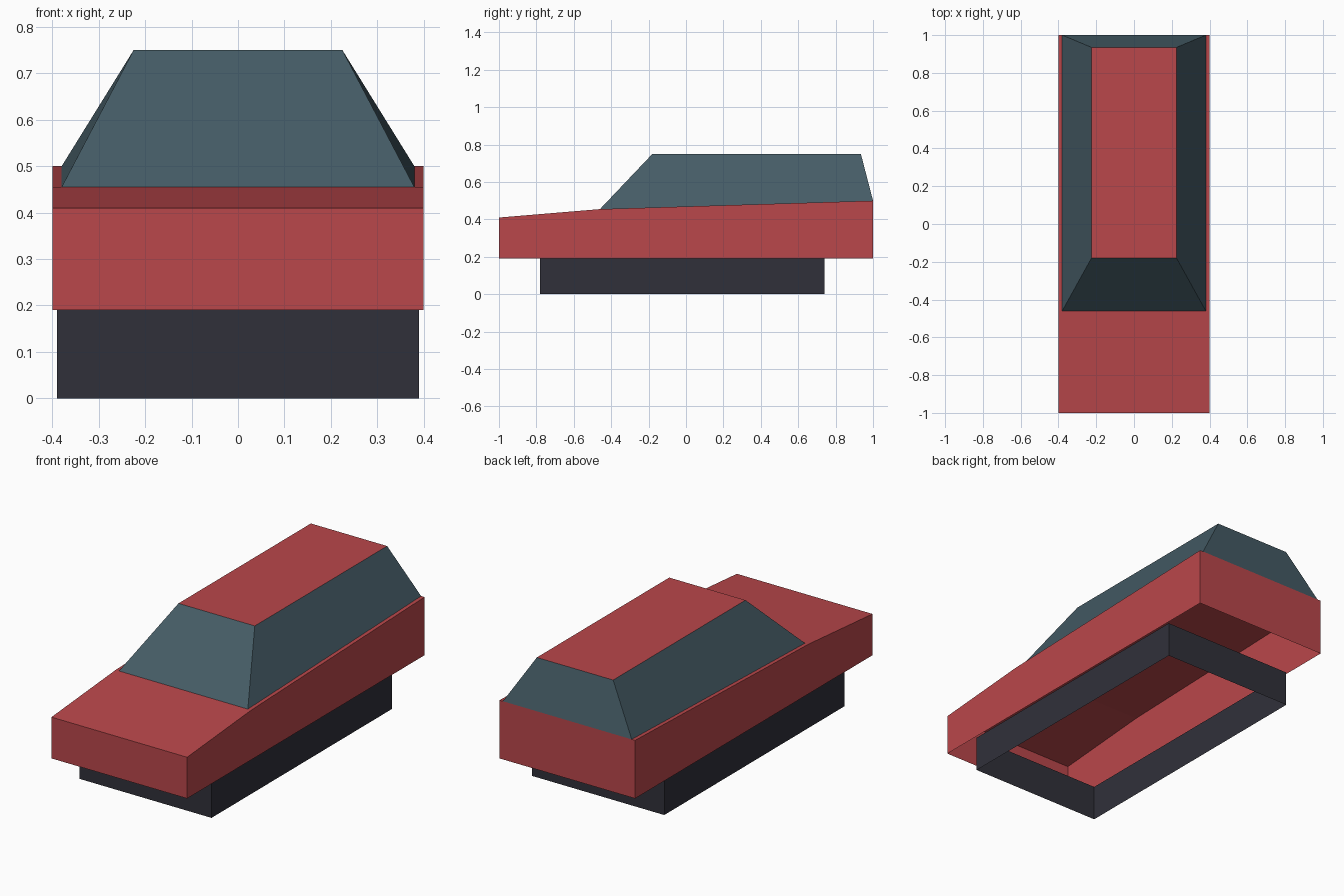
import bpy
import bmesh

cube = bpy.data.objects.get("Cube")
if cube:
    bpy.data.objects.remove(cube, do_unlink=True)


def make_material(name, rgb):
    mat = bpy.data.materials.new(name)
    mat.use_nodes = True
    color = (*rgb, 1.0)
    mat.diffuse_color = color
    mat.node_tree.nodes["Principled BSDF"].inputs["Base Color"].default_value = color
    return mat


red = make_material("red paint", (0.49, 0.063, 0.07))
glass = make_material("blue grey glass", (0.06, 0.107, 0.133))
dark = make_material("dark underbody", (0.03, 0.03, 0.042))


def make_object(name, bm, materials):
    mesh = bpy.data.meshes.new(name)
    bm.to_mesh(mesh)
    bm.free()
    for mat in materials:
        mesh.materials.append(mat)
    obj = bpy.data.objects.new(name, mesh)
    bpy.context.collection.objects.link(obj)
    return obj


def rect(bm, half_width, front, back):
    """Ring of four corners; front and back are (y, z)."""
    return [bm.verts.new((side * half_width, *end))
            for side, end in ((-1, front), (1, front), (1, back), (-1, back))]


def walls(bm, lower, upper):
    for i in range(4):
        j = (i + 1) % 4
        bm.faces.new((lower[i], lower[j], upper[j], upper[i]))


# Body: side profile extruded across the width, open underneath
profile = [(-1, 0.19), (-1, 0.41), (-0.46, 0.455), (1, 0.5), (1, 0.19)]
bm = bmesh.new()
right, left = [[bm.verts.new((x, y, z)) for y, z in profile] for x in (-0.4, 0.4)]
bm.faces.new(right[::-1])
bm.faces.new(left)
for i in range(len(profile) - 1):
    bm.faces.new((right[i], right[i + 1], left[i + 1], left[i]))
bmesh.ops.recalc_face_normals(bm, faces=bm.faces)
# The hood must face up
hood = max(bm.faces, key=lambda f: abs(f.normal.z))
if hood.normal.z < 0:
    bmesh.ops.reverse_faces(bm, faces=bm.faces)
make_object("body", bm, [red])

# Cabin: tapered glass with a painted roof
bm = bmesh.new()
base = rect(bm, 0.38, (-0.46, 0.455), (1, 0.5))
top = rect(bm, 0.225, (-0.18, 0.75), (0.935, 0.75))
walls(bm, base, top)
bm.faces.new(top)
bm.normal_update()
for face in bm.faces:
    face.material_index = 1 if face.normal.z > 0.95 else 0
make_object("cabin", bm, [glass, red])

# Underbody: four walls, open above and below
bm = bmesh.new()
walls(bm, rect(bm, 0.39, (-0.78, 0), (0.74, 0)),
      rect(bm, 0.39, (-0.78, 0.19), (0.74, 0.19)))
make_object("underbody_skirt", bm, [dark])
